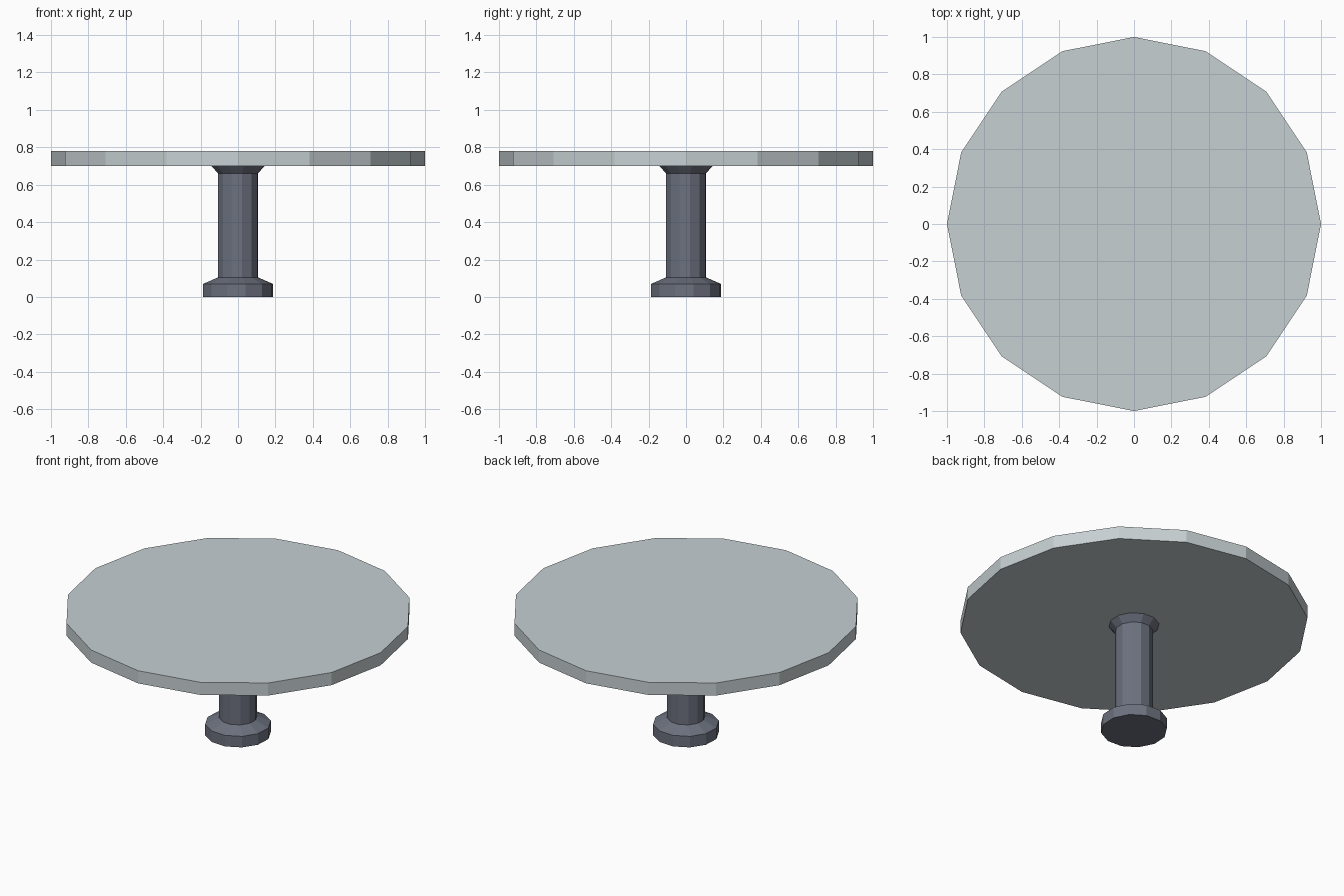
import bpy, bmesh, math

if "Cube" in bpy.data.objects:
    bpy.data.objects.remove(bpy.data.objects["Cube"])


def material(name, color):
    m = bpy.data.materials.new(name)
    m.diffuse_color = (*color, 1.0)
    m.use_nodes = True
    m.node_tree.nodes["Principled BSDF"].inputs["Base Color"].default_value = m.diffuse_color
    return m


def turned(name, profile, sides, mat, turn=0.0):
    """Closed solid of revolution from (radius, height) pairs, bottom to top."""
    bm = bmesh.new()
    rings = []
    for r, z in profile:
        rings.append([bm.verts.new((r * math.cos(turn + 2 * math.pi * i / sides),
                                    r * math.sin(turn + 2 * math.pi * i / sides), z))
                      for i in range(sides)])
    for low, high in zip(rings, rings[1:]):
        for i in range(sides):
            j = (i + 1) % sides
            bm.faces.new((low[i], low[j], high[j], high[i]))
    bm.faces.new(rings[0][::-1])
    bm.faces.new(rings[-1])
    mesh = bpy.data.meshes.new(name)
    bm.to_mesh(mesh)
    bm.free()
    mesh.materials.append(mat)
    obj = bpy.data.objects.new(name, mesh)
    bpy.context.collection.objects.link(obj)
    return obj


top_grey = material("pale_grey", (0.57, 0.63, 0.65))
dark_grey = material("slate_grey", (0.15, 0.165, 0.21))

# Sixteen-sided table top
turned("table_top", [(1.0, 0.70), (1.0, 0.78)], 16, top_grey)

# Pedestal: foot, column and flared collar under the top
turned("pedestal",
       [(0.19, 0.0), (0.19, 0.07), (0.109, 0.105), (0.109, 0.66), (0.145, 0.70)],
       12, dark_grey, math.radians(12))
